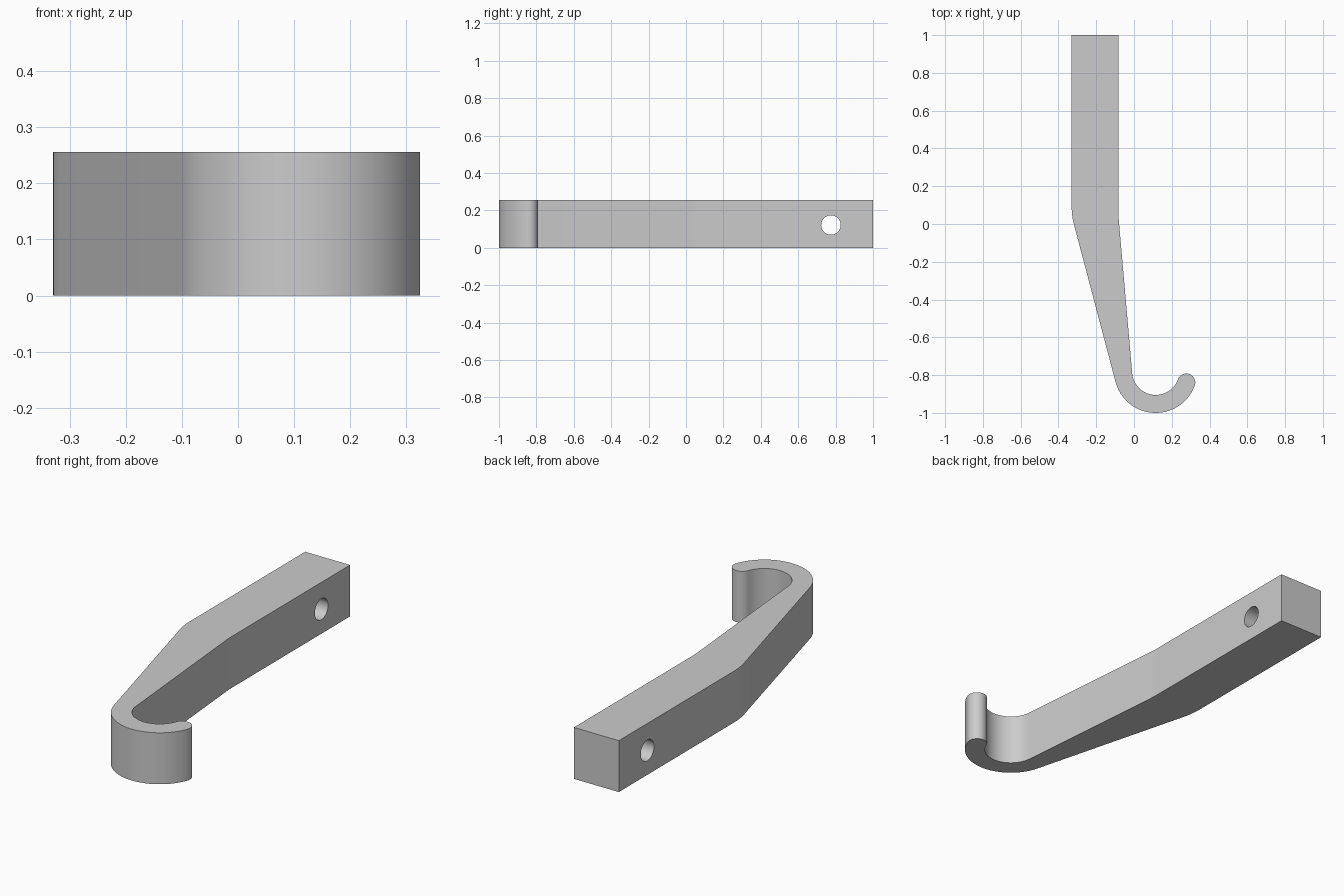
import bpy, bmesh
from math import radians, cos, sin
from mathutils import Vector

HEIGHT = 0.256
HOOK = Vector((0.115, -0.78))
R_OUT, R_IN = 0.22, 0.125
LEFT, RIGHT = -0.33, -0.083
TIP = -20

cube = bpy.data.objects.get("Cube")
if cube:
    bpy.data.objects.remove(cube, do_unlink=True)

steel = bpy.data.materials.new("grey steel")
steel.use_nodes = True
grey = (0.6, 0.6, 0.6, 1)
steel.diffuse_color = grey
steel.node_tree.nodes["Principled BSDF"].inputs["Base Color"].default_value = grey


def arc(centre, radius, start, end, steps):
    angles = [radians(start + (end - start) * i / steps) for i in range(steps + 1)]
    return [centre + radius * Vector((cos(a), sin(a))) for a in angles]


def bend(x, tangent_point, reach, steps=6):
    """Rounded corner where the straight shank meets the tapering arm."""
    normal = (tangent_point - HOOK).normalized()
    along = Vector((normal.y, -normal.x))
    corner = tangent_point + along * ((x - tangent_point.x) / along.x)
    a, b = corner + Vector((0, reach)), corner - along * reach
    return [a.lerp(corner, t).lerp(corner.lerp(b, t), t)
            for t in (i / steps for i in range(steps + 1))]


# Outline: shank, tapered arm, hook with round tip, and back
outer = arc(HOOK, R_OUT, 194.8, 360 + TIP, 40)
inner = arc(HOOK, R_IN, 360 + TIP, 185, 40)
tip_centre = (outer[-1] + inner[0]) / 2
tip = arc(tip_centre, (R_OUT - R_IN) / 2, TIP, TIP + 180, 20)
outline = [Vector((LEFT, 1))] + bend(LEFT, outer[0], 0.05) + outer + tip[1:-1] + inner
outline += bend(RIGHT, inner[-1], 0.03)[::-1] + [Vector((RIGHT, 1))]

# Hook bar
bm = bmesh.new()
base = bm.faces.new([bm.verts.new((p.x, p.y, 0)) for p in outline])
top = bmesh.ops.extrude_face_region(bm, geom=[base])["geom"]
bmesh.ops.translate(bm, vec=(0, 0, HEIGHT),
                    verts=[v for v in top if isinstance(v, bmesh.types.BMVert)])
bmesh.ops.recalc_face_normals(bm, faces=bm.faces)
mesh = bpy.data.meshes.new("hook_bar")
bm.to_mesh(mesh)
bm.free()
mesh.materials.append(steel)
bar = bpy.data.objects.new("hook_bar", mesh)
bpy.context.collection.objects.link(bar)

# Mounting hole through the shank
bpy.ops.mesh.primitive_cylinder_add(
    vertices=48, radius=0.052, depth=0.5,
    location=((LEFT + RIGHT) / 2, 0.775, 0.122), rotation=(0, radians(90), 0))
cutter = bpy.context.object
cutter.name = "hole_cutter"
cutter.hide_render = True
cutter.data.materials.append(steel)

hole = bar.modifiers.new("mounting_hole", "BOOLEAN")
hole.operation = "DIFFERENCE"
hole.solver = "EXACT"
hole.object = cutter

bpy.ops.object.select_all(action="DESELECT")
bar.select_set(True)
bpy.context.view_layer.objects.active = bar
bpy.ops.object.modifier_apply(modifier=hole.name)
bpy.data.objects.remove(cutter, do_unlink=True)
bpy.ops.object.shade_smooth_by_angle(angle=radians(30))
